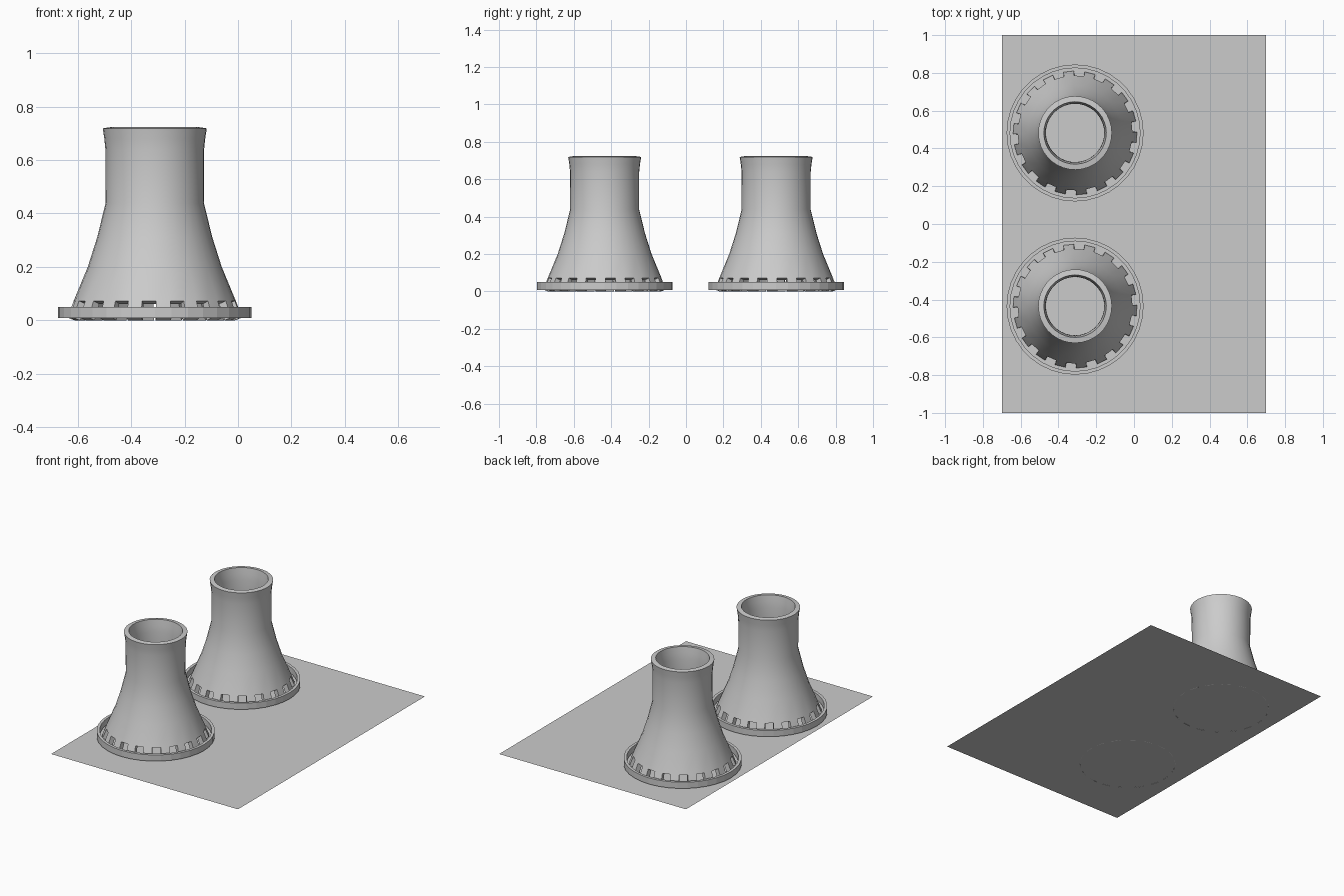
import bpy, bmesh
from math import sin, cos, pi, radians

if "Cube" in bpy.data.objects:
    bpy.data.objects.remove(bpy.data.objects["Cube"])

LEGS = 18
SEG = LEGS * 2
CX = -0.312


def lathe(name, profile, seg, offset=0.0, closed=False, skip=None):
    """Revolve (radius, z) points; skip(row, column) leaves faces out."""
    bm = bmesh.new()
    rings = [[bm.verts.new((r * cos(offset + 2 * pi * i / seg),
                            r * sin(offset + 2 * pi * i / seg), z))
              for i in range(seg)] for r, z in profile]
    rows = len(rings) if closed else len(rings) - 1
    for j in range(rows):
        a, b = rings[j], rings[(j + 1) % len(rings)]
        for i in range(seg):
            if skip and skip(j, i):
                continue
            k = (i + 1) % seg
            bm.faces.new((a[i], a[k], b[k], b[i]))
    bmesh.ops.recalc_face_normals(bm, faces=bm.faces)
    mesh = bpy.data.meshes.new(name)
    bm.to_mesh(mesh)
    bm.free()
    return mesh


def place(name, mesh, loc):
    ob = bpy.data.objects.new(name, mesh)
    ob.location = loc
    bpy.context.collection.objects.link(ob)
    return ob


# ground slab: a single flat sheet
bpy.ops.mesh.primitive_plane_add(size=1)
slab = bpy.context.object
slab.name = "ground_sheet"
slab.scale = (1.4, 2.0, 1)

# tower shell: every other face of the lowest row is open, leaving legs
shell_profile = [(0.328, 0.01), (0.304, 0.072), (0.251, 0.2), (0.216, 0.31),
                 (0.184, 0.44), (0.185, 0.64), (0.189, 0.68), (0.195, 0.719)]
shell = lathe("tower_shell", shell_profile, SEG, radians(-9),
              skip=lambda row, col: row == 0 and col % 2 == 1)

# low basin wall around the legs
wall = lathe("basin_wall", [(0.3625, 0.008), (0.3625, 0.05),
                            (0.344, 0.05), (0.344, 0.008)], SEG, closed=True)

for label, y in (("front", -0.435), ("back", 0.482)):
    tower = place(label + "_cooling_tower", shell.copy(), (CX, y, 0))
    # make sure normals face outward so thickness grows inward
    if tower.data.polygons[SEG * 2].normal.dot(tower.data.polygons[SEG * 2].center.xy.to_3d()) < 0:
        tower.data.flip_normals()
    sol = tower.modifiers.new("thickness", 'SOLIDIFY')
    sol.thickness = 0.03
    sol.offset = -1
    bpy.ops.object.select_all(action='DESELECT')
    tower.select_set(True)
    bpy.context.view_layer.objects.active = tower
    bpy.ops.object.modifier_apply(modifier=sol.name)
    bpy.ops.object.shade_smooth_by_angle(angle=radians(35))
    place(label + "_basin_wall", wall, (CX, y, 0))
